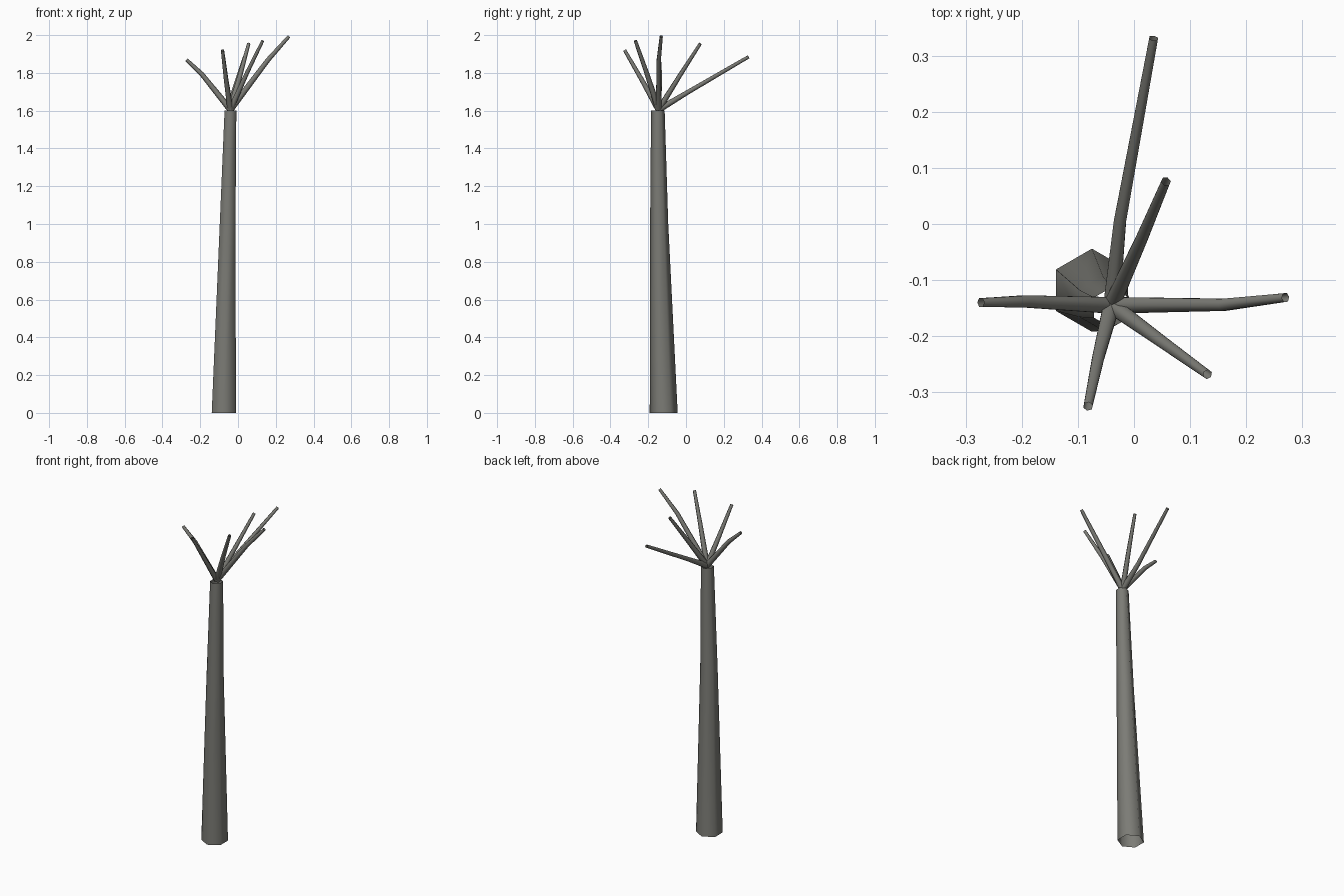
import bpy, math
from mathutils import Vector

if "Cube" in bpy.data.objects:
    bpy.data.objects.remove(bpy.data.objects["Cube"])

bark = bpy.data.materials.new("grey_bark")
bark.diffuse_color = (0.2, 0.2, 0.18, 1)
bark.use_nodes = True
bark.node_tree.nodes["Principled BSDF"].inputs["Base Color"].default_value = bark.diffuse_color


def tube(name, path, radii, sides=6, level=False):
    """Open smooth tapered tube; level keeps its rings horizontal."""
    pts = [Vector(p) for p in path]
    verts, faces = [], []
    for i, (p, r) in enumerate(zip(pts, radii)):
        axis = (pts[min(i + 1, len(pts) - 1)] - pts[max(i - 1, 0)]).normalized()
        if level:
            axis = Vector((0, 0, 1))
        u = Vector((0, 1, 0))
        if not level:
            u = Vector((0, 0, 1))
        u = (u - axis * u.dot(axis)).normalized()
        v = axis.cross(u)
        for k in range(sides):
            a = math.tau * k / sides
            verts.append(p + (u * math.cos(a) + v * math.sin(a)) * r)
    for i in range(len(pts) - 1):
        for k in range(sides):
            a, b = i * sides + k, i * sides + (k + 1) % sides
            faces.append((a, b, b + sides, a + sides))
    me = bpy.data.meshes.new(name)
    me.from_pydata(verts, [], faces)
    me.materials.append(bark)
    me.shade_smooth()
    ob = bpy.data.objects.new(name, me)
    bpy.context.collection.objects.link(ob)


# Leaning hexagonal trunk, open at both ends
tube("trunk", [(-0.075, -0.118, 0), (-0.055, -0.142, 1.0), (-0.04, -0.149, 1.6)],
     [0.074, 0.048, 0.036], level=True)

# Branches fanning out of the trunk top: (bend, tip)
fork = (-0.04, -0.145, 1.605)
branches = [
    ((-0.025, 0.005, 1.695), (0.035, 0.331, 1.885)),
    ((0.012, -0.03, 1.79), (0.057, 0.076, 1.955)),
    ((0.16, -0.144, 1.87), (0.27, -0.131, 1.993)),
    ((0.05, -0.21, 1.805), (0.131, -0.268, 1.97)),
    ((-0.063, -0.235, 1.765), (-0.082, -0.325, 1.92)),
    ((-0.193, -0.138, 1.795), (-0.273, -0.14, 1.87)),
]
for i, (bend, tip) in enumerate(branches):
    tube(f"branch_{i + 1}", [fork, bend, tip], [0.017, 0.0125, 0.009])
